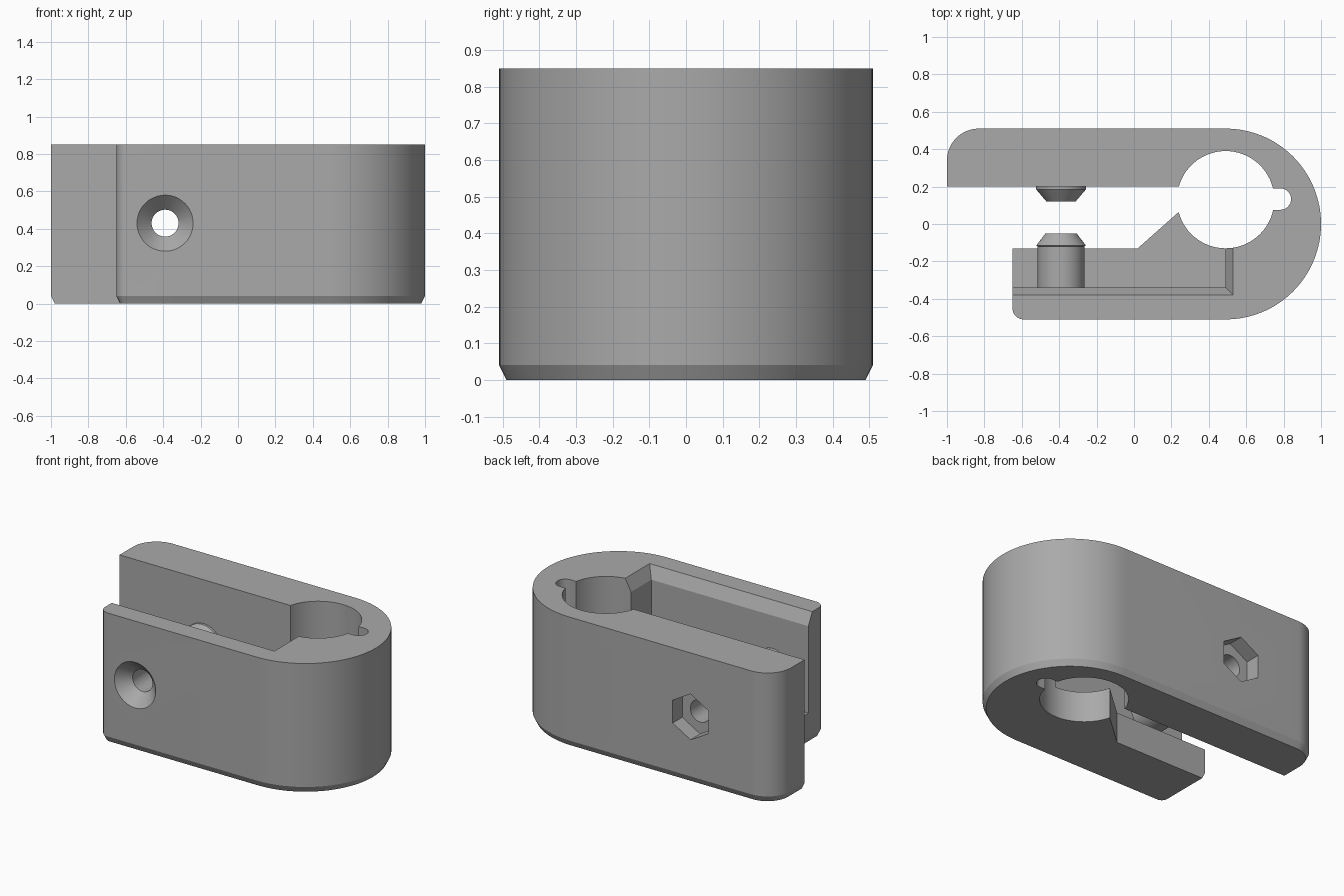
import bpy, bmesh, math
from math import pi, sin, cos
from mathutils import Matrix

if "Cube" in bpy.data.objects:
    bpy.data.objects.remove(bpy.data.objects["Cube"])

HEIGHT = 0.85
BOLT_X, BOLT_Z = -0.39, 0.43
FLOOR = 0.2

grey = bpy.data.materials.new("mid grey")
grey.use_nodes = True
colour = (0.4, 0.4, 0.4, 1)
grey.diffuse_color = colour
grey.node_tree.nodes["Principled BSDF"].inputs["Base Color"].default_value = colour


def arc(cx, cy, r, start, end, n):
    """Points on an arc, angles in degrees."""
    angles = [math.radians(start + (end - start) * i / n) for i in range(n + 1)]
    return [(cx + r * cos(a), cy + r * sin(a)) for a in angles]


def loft(name, layers):
    """Solid through equal-count outlines, given as (z, points) from bottom to top."""
    bm = bmesh.new()
    rings = [[bm.verts.new((x, y, z)) for x, y in pts] for z, pts in layers]
    n = len(rings[0])
    for low, high in zip(rings, rings[1:]):
        for i in range(n):
            j = (i + 1) % n
            bm.faces.new((low[i], low[j], high[j], high[i]))
    bm.faces.new(rings[0][::-1])
    bm.faces.new(rings[-1])
    bmesh.ops.recalc_face_normals(bm, faces=bm.faces)
    mesh = bpy.data.meshes.new(name)
    bm.to_mesh(mesh)
    bm.free()
    obj = bpy.data.objects.new(name, mesh)
    bpy.context.collection.objects.link(obj)
    mesh.materials.append(grey)
    return obj


def prism(name, pts, z0=-0.1, z1=HEIGHT + 0.1):
    return loft(name, [(z0, pts), (z1, pts)])


def turned(name, profile, sides=48):
    """Round solid along y at the bolt axis, from (y, radius) pairs."""
    spin = 90 if sides == 6 else 0
    obj = loft(name, [(y, arc(0, 0, r, spin, spin + 360 - 360 / sides, sides - 1))
                      for y, r in profile])
    obj.data.transform(Matrix.Translation((BOLT_X, 0, BOLT_Z)) @ Matrix.Rotation(-pi / 2, 4, "X"))
    return obj


def combine(obj, other, operation):
    mod = obj.modifiers.new(operation, "BOOLEAN")
    mod.operation, mod.solver, mod.object = operation, "EXACT", other
    bpy.context.view_layer.objects.active = obj
    bpy.ops.object.modifier_apply(modifier=mod.name)
    bpy.data.objects.remove(other)


def outline(d):
    """Outer outline of the clamp, moved inward by d."""
    return (arc(0.49, 0, 0.51 - d, -90, 90, 64)
            + arc(-0.83, 0.34, 0.17 - d, 90, 180, 16)
            + [(-1 + d, 0.03), (-0.65 + d, 0.03)]
            + arc(-0.59, -0.45, 0.06 - d, 180, 270, 10))


# Body with a chamfered bottom edge
body = loft("clamp_body", [(0, outline(0.02)), (0.04, outline(0)), (HEIGHT, outline(0))])

# Slot between the arms, rod hole and key notch
combine(body, prism("slot", [(-1.2, 0.2), (-1.2, -0.13), (0.02, -0.13), (0.24, 0.065),
                             (0.4, 0.065), (0.4, 0.2)]), "DIFFERENCE")
combine(body, prism("rod_hole", arc(0.49, 0.13, 0.26, 0, 355, 71)), "DIFFERENCE")
combine(body, prism("key_notch", [(0.6, 0.19), (0.6, 0.076)]
                    + arc(0.783, 0.133, 0.057, -90, 90, 16)), "DIFFERENCE")


# Pocket in the front arm, open at the top with a sloped rim
def pocket(d):
    return [(-1.2, 0.1), (-1.2, -0.34 - d), (0.49 + d, -0.34 - d), (0.49 + d, 0.1)]


combine(body, loft("pocket", [(FLOOR, pocket(0)), (HEIGHT - 0.08, pocket(0)),
                              (HEIGHT, pocket(0.04)), (HEIGHT + 0.1, pocket(0.04))]), "DIFFERENCE")

# Bolt bosses on the two arms
combine(body, turned("front_boss", [(-0.36, 0.125), (-0.12, 0.125), (-0.115, 0.133),
                                    (-0.05, 0.083)]), "UNION")
combine(body, turned("back_boss", [(0.12, 0.078), (0.185, 0.133), (0.22, 0.133)]), "UNION")

# Bolt hole, countersink and nut recess
combine(body, turned("bolt_hole", [(-0.6, 0.072), (0.6, 0.072)]), "DIFFERENCE")
combine(body, turned("countersink", [(-0.52, 0.16), (-0.43, 0.07)]), "DIFFERENCE")
combine(body, turned("nut_recess", [(0.41, 0.15), (0.6, 0.15)], 6), "DIFFERENCE")

bpy.ops.object.select_all(action="DESELECT")
body.select_set(True)
bpy.context.view_layer.objects.active = body
bpy.ops.object.shade_smooth_by_angle(angle=math.radians(25))
